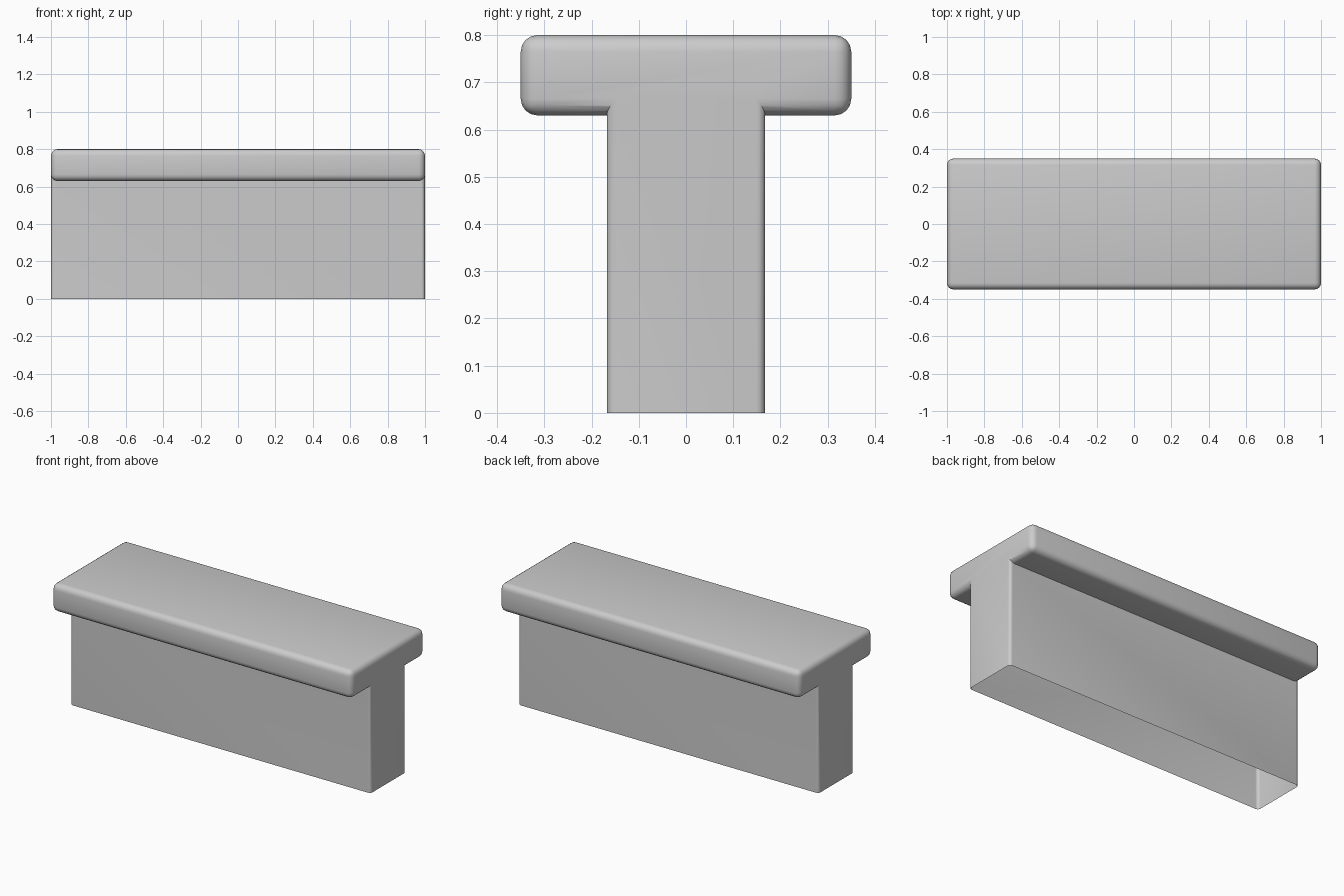
import bpy
import bmesh
from mathutils import Matrix

cube = bpy.data.objects.get("Cube")
if cube:
    bpy.data.objects.remove(cube, do_unlink=True)

grey = bpy.data.materials.new("light grey")
grey.use_nodes = True
grey.diffuse_color = (0.6, 0.6, 0.6, 1)
grey.node_tree.nodes["Principled BSDF"].inputs["Base Color"].default_value = (0.6, 0.6, 0.6, 1)


def rounded_box(name, size, bottom, radius, vertical_only=False):
    """Box standing on z = bottom, with rounded edges."""
    bm = bmesh.new()
    bmesh.ops.create_cube(bm, size=1)
    bmesh.ops.transform(
        bm, verts=bm.verts,
        matrix=Matrix.Translation((0, 0, bottom + size[2] / 2)) @ Matrix.Diagonal((*size, 1)))
    edges = [e for e in bm.edges
             if not vertical_only or abs(e.verts[0].co.z - e.verts[1].co.z) > 0.1]
    bmesh.ops.bevel(bm, geom=edges, offset=radius, segments=4, profile=0.5, affect='EDGES')
    mesh = bpy.data.meshes.new(name)
    bm.to_mesh(mesh)
    bm.free()
    mesh.materials.append(grey)
    obj = bpy.data.objects.new(name, mesh)
    bpy.context.collection.objects.link(obj)
    return obj


# Wide rounded cap on a narrower stem, joined into one shell
body = rounded_box("capped_wall", (2, 0.70, 0.17), 0.63, 0.035)
stem = rounded_box("stem", (2, 0.334, 0.68), 0, 0.018, vertical_only=True)
union = body.modifiers.new("join stem", 'BOOLEAN')
union.operation = 'UNION'
union.solver = 'EXACT'
union.object = stem
bpy.context.view_layer.objects.active = body
body.select_set(True)
bpy.ops.object.modifier_apply(modifier=union.name)
bpy.data.objects.remove(stem, do_unlink=True)

# Open underside
bm = bmesh.new()
bm.from_mesh(body.data)
base = [f for f in bm.faces if f.calc_center_median().z < 0.001]
bmesh.ops.delete(bm, geom=base, context='FACES')
bm.to_mesh(body.data)
bm.free()

bpy.ops.object.shade_smooth_by_angle(angle=0.7)
